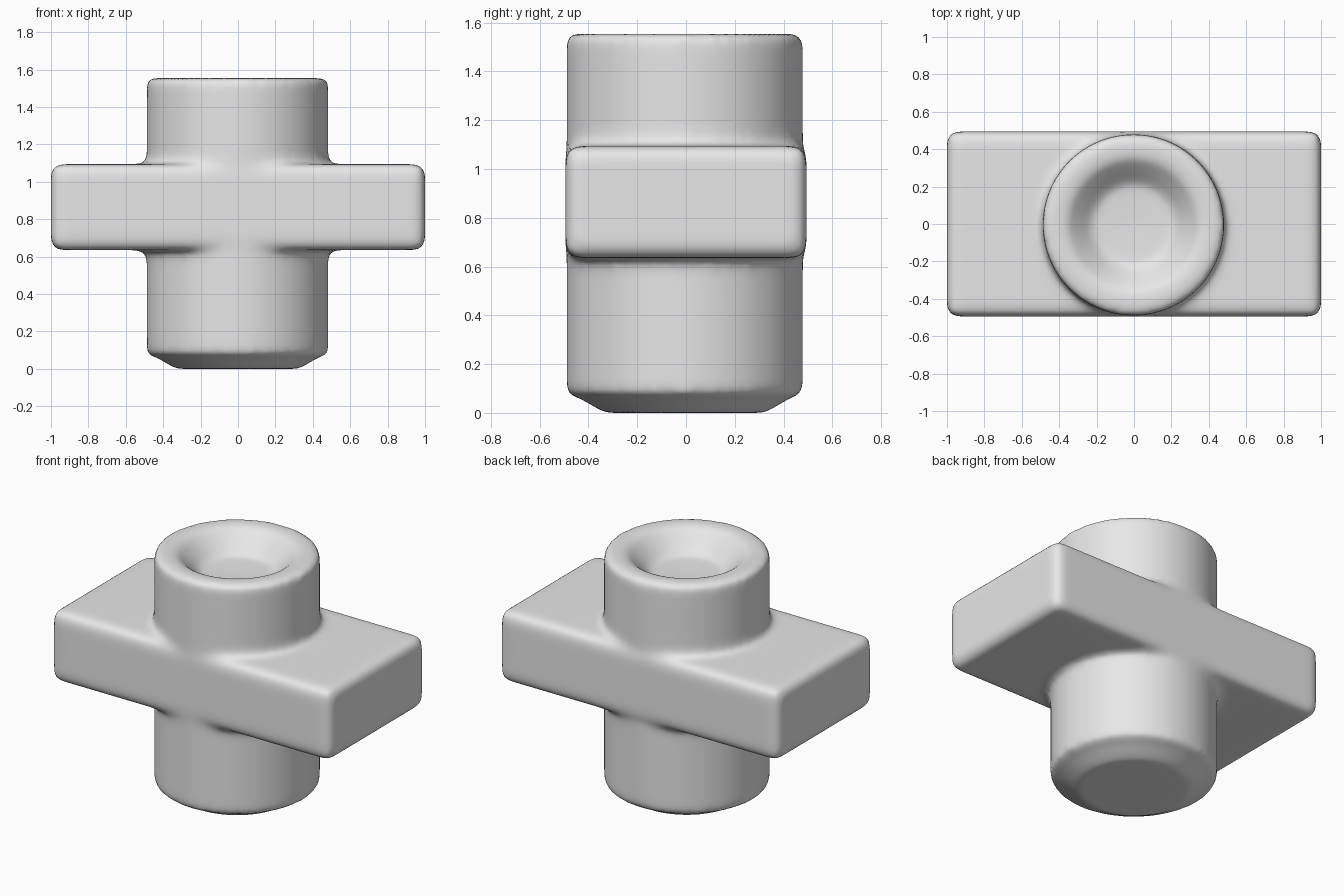
import bpy, bmesh, math
from mathutils import Vector

cube = bpy.data.objects.get("Cube")
if cube:
    bpy.data.objects.remove(cube, do_unlink=True)

grey = bpy.data.materials.new("plain grey")
grey.use_nodes = True
colour = (0.8, 0.8, 0.8, 1)
grey.diffuse_color = colour
grey.node_tree.nodes["Principled BSDF"].inputs["Base Color"].default_value = colour


def make_object(name, bm):
    bmesh.ops.recalc_face_normals(bm, faces=bm.faces)
    mesh = bpy.data.meshes.new(name)
    bm.to_mesh(mesh)
    bm.free()
    mesh.materials.append(grey)
    obj = bpy.data.objects.new(name, mesh)
    bpy.context.collection.objects.link(obj)
    return obj


def lathe(name, profile, steps=72):
    bm = bmesh.new()
    verts = [bm.verts.new((r, 0, z)) for r, z in profile]
    edges = [bm.edges.new(pair) for pair in zip(verts, verts[1:])]
    bmesh.ops.spin(bm, geom=verts + edges, cent=(0, 0, 0), axis=(0, 0, 1),
                   angle=math.tau, steps=steps, use_duplicate=False)
    bmesh.ops.remove_doubles(bm, verts=bm.verts, dist=0.0005)
    return make_object(name, bm)


def rounded_box(name, low, high, radius):
    bm = bmesh.new()
    bmesh.ops.create_cube(bm, size=1)
    low, high = Vector(low), Vector(high)
    bmesh.ops.scale(bm, vec=high - low, verts=bm.verts)
    bmesh.ops.translate(bm, vec=(low + high) / 2, verts=bm.verts)
    bmesh.ops.bevel(bm, geom=bm.edges[:], offset=radius, segments=4,
                    profile=0.5, affect='EDGES')
    return make_object(name, bm)


# Upright post: chamfered foot, straight wall, rounded rim and dished top
post = lathe("post", [(0, 0), (0.33, 0), (0.44, 0.065), (0.485, 0.075),
                      (0.485, 1.555), (0.36, 1.555), (0.29, 1.49),
                      (0.22, 1.42), (0, 1.41)])
post.location = (-0.003, -0.005, 0)

# Crossbar running through the post
body = rounded_box("cross_body", (-1, -0.495, 0.635), (1, 0.495, 1.095), 0.05)

# Fuse the two and soften every edge and junction
fuse = body.modifiers.new("fuse", 'BOOLEAN')
fuse.operation = 'UNION'
fuse.solver = 'EXACT'
fuse.object = post
remesh = body.modifiers.new("remesh", 'REMESH')
remesh.mode = 'VOXEL'
remesh.voxel_size = 0.02
remesh.use_smooth_shade = True
soften = body.modifiers.new("soften", 'SMOOTH')
soften.factor = 0.5
soften.iterations = 18

bpy.ops.object.select_all(action='DESELECT')
body.select_set(True)
bpy.context.view_layer.objects.active = body
for name in [m.name for m in body.modifiers]:
    bpy.ops.object.modifier_apply(modifier=name)
bpy.data.objects.remove(post, do_unlink=True)
bpy.ops.object.shade_smooth()
